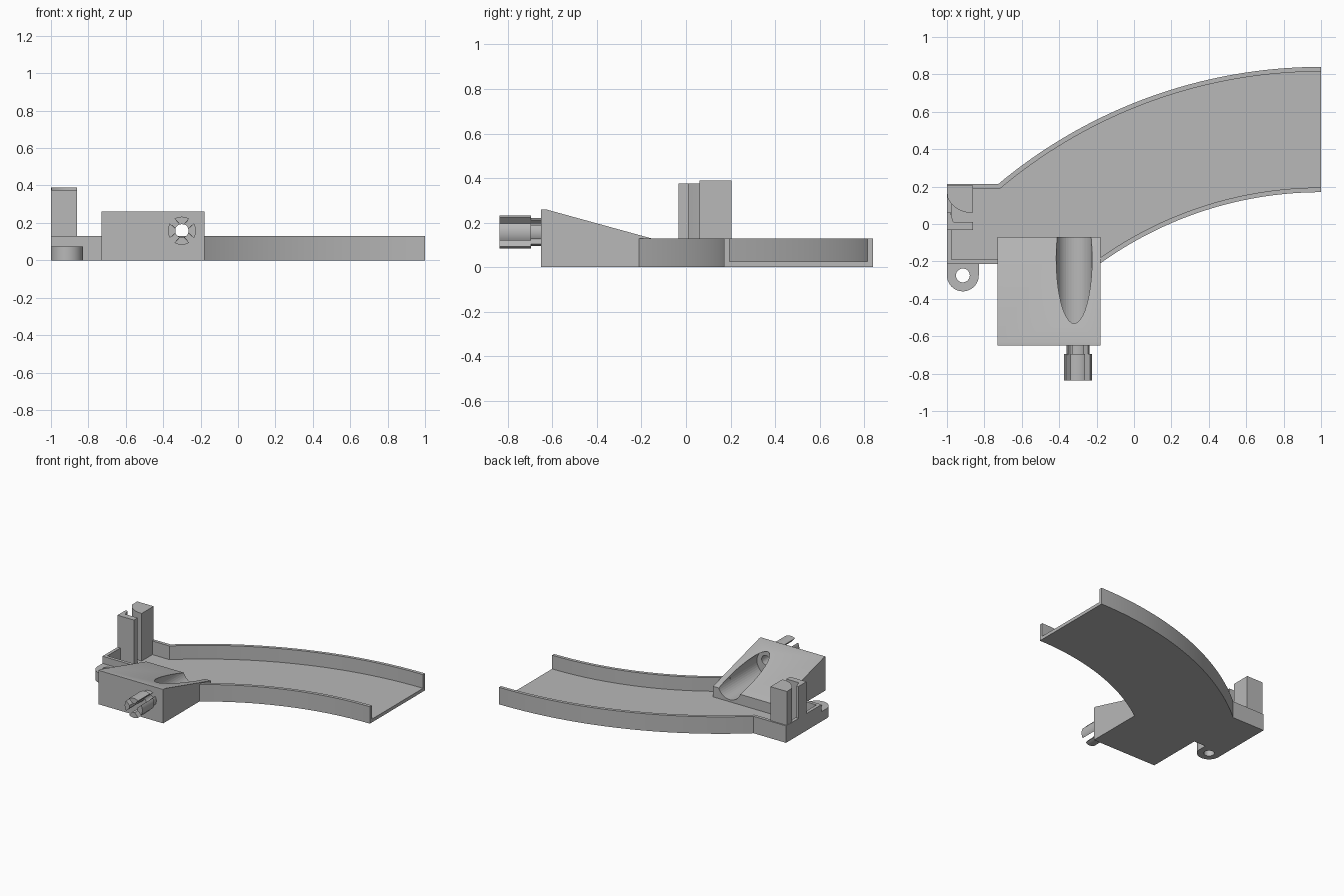
import bpy, bmesh, math
from mathutils import Matrix, Vector

cube = bpy.data.objects.get("Cube")
if cube:
    bpy.data.objects.remove(cube, do_unlink=True)

grey = bpy.data.materials.new("plain_grey")
grey.use_nodes = True
COLOUR = (0.48, 0.48, 0.48, 1)
grey.diffuse_color = COLOUR
grey.node_tree.nodes["Principled BSDF"].inputs["Base Color"].default_value = COLOUR

# Axis maps: profile plane and extrusion direction
UP = Matrix.Identity(4)
FRONT = Matrix.Rotation(math.pi / 2, 4, "X")                     # (x, z) profile, toward -y
SIDE = Matrix(((0, 0, 1, 0), (1, 0, 0, 0), (0, 1, 0, 0), (0, 0, 0, 1)))  # (y, z) profile, along x


def prism(name, points, low, high, axis=UP):
    """Extrude a closed 2D outline between two levels."""
    bm = bmesh.new()
    face = bm.faces.new([bm.verts.new((a, b, low)) for a, b in points])
    ext = bmesh.ops.extrude_face_region(bm, geom=[face])
    verts = [v for v in ext["geom"] if isinstance(v, bmesh.types.BMVert)]
    bmesh.ops.translate(bm, verts=verts, vec=(0, 0, high - low))
    bmesh.ops.transform(bm, matrix=axis, verts=bm.verts)
    bmesh.ops.recalc_face_normals(bm, faces=bm.faces)
    mesh = bpy.data.meshes.new(name)
    bm.to_mesh(mesh)
    bm.free()
    mesh.materials.append(grey)
    obj = bpy.data.objects.new(name, mesh)
    bpy.context.collection.objects.link(obj)
    return obj


def rect(x0, x1, y0, y1):
    return [(x0, y0), (x1, y0), (x1, y1), (x0, y1)]


def arc(cx, cy, r, start, end, steps=40):
    angles = [math.radians(start + (end - start) * i / steps) for i in range(steps + 1)]
    return [(cx + r * math.cos(a), cy + r * math.sin(a)) for a in angles]


def circle(cx, cy, r, steps=40):
    return arc(cx, cy, r, 0, 360, steps)[:-1]


def cut(obj, cutter):
    mod = obj.modifiers.new("cut", "BOOLEAN")
    mod.operation = "DIFFERENCE"
    mod.solver = "EXACT"
    mod.object = cutter
    cutter.hide_render = True
    cutter.hide_set(True)


# Track sizes
CX, CY = 1.0, -1.85
R_OUT, R_IN, T = 2.69, 2.02, 0.025
HALF, FLOOR, WALL = 0.215, 0.025, 0.13


def track_arc(r, y_end):
    """Arc from the open end of the track down to a given y."""
    return arc(CX, CY, r, 90, 180 - math.degrees(math.asin((y_end - CY) / r)))


outer = track_arc(R_OUT, HALF)
inner = track_arc(R_IN, -HALF)
prism("track_floor", outer + [(-1, HALF), (-1, -HALF)] + inner[::-1], 0, FLOOR)
prism("outer_wall", outer + [(-1, HALF), (-1, HALF - T)]
      + track_arc(R_OUT - T, HALF - T)[::-1], 0, WALL)
prism("inner_wall", inner + track_arc(R_IN + T, -HALF)[::-1], 0, WALL)
prism("end_wall", rect(-1, -1 + T, -HALF, HALF), 0, WALL)
prism("entry_side_wall", rect(-1, -0.72, -HALF, -HALF + T), 0, WALL)

# Ramp block with round trough and through bore
block = prism("ramp_block", [(-0.65, 0), (-0.07, 0), (-0.07, 0.106),
                             (-0.63, 0.26), (-0.65, 0.26)], -0.73, -0.18, SIDE)
cut(block, prism("trough_cutter", circle(-0.32, 0.137, 0.096), 0, 0.54, FRONT))
PX, PZ = -0.30, 0.158
cut(block, prism("bore_cutter", circle(PX, PZ, 0.036), 0.4, 0.7, FRONT))

# Split plug: four prongs, each with a thin stem and a thicker head
for i in range(4):
    mid = 90 * i
    for part, r, y0, y1 in (("stem", 0.062, 0.64, 0.7), ("head", 0.075, 0.695, 0.838)):
        outline = (arc(PX, PZ, r, mid - 31, mid + 31, 10)
                   + arc(PX, PZ, 0.035, mid + 18, mid - 18, 6))
        prism(f"plug_{part}_{i + 1}", outline, y0, y1, FRONT)

# Slotted upright posts
prism("front_post", rect(-1, -0.86, -0.033, 0.012), 0, 0.375)
prism("slot_back", [(-1, 0.01), (-0.965, 0.01), (-0.975, 0.04), (-0.982, 0.065), (-1, 0.065)],
      0, 0.375)
prism("back_post", [(-0.86, HALF - 0.01), (-1, HALF - 0.01)]
      + arc(-0.87, 0.20, 0.14, 204, 274, 16), 0, 0.39)
prism("post_base", rect(-1, -0.86, 0.15, HALF), 0, WALL)

# Screw eyelet
RX, RY = -0.915, -0.275
eye = prism("eyelet", [(RX + 0.085, -HALF + 0.005), (RX - 0.085, -HALF + 0.005)]
            + arc(RX, RY, 0.085, 180, 360, 32), 0, 0.075)
cut(eye, prism("eyelet_cutter", circle(RX, RY, 0.037), -0.1, 0.2))

# Smooth the curved faces, keep hard edges
bpy.ops.object.select_all(action="DESELECT")
for obj in bpy.context.collection.objects:
    if obj.type == "MESH" and obj.visible_get():
        obj.select_set(True)
        bpy.context.view_layer.objects.active = obj
bpy.ops.object.shade_smooth_by_angle(angle=math.radians(30))
